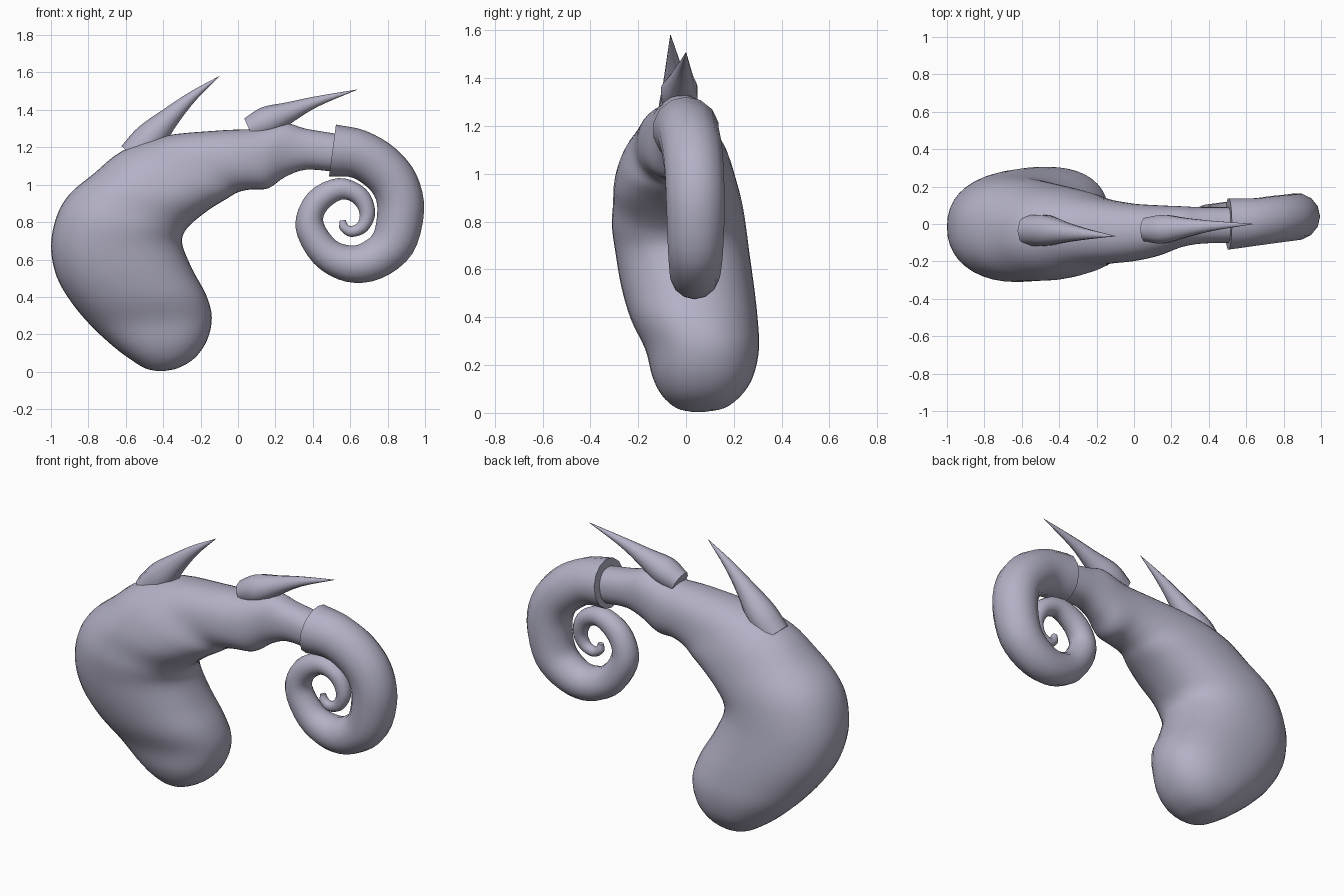
import bpy
import bmesh
from math import cos, sin, pi, copysign, radians
from mathutils import Vector

# Remove the default cube
default_cube = bpy.data.objects.get("Cube")
if default_cube:
    bpy.data.objects.remove(default_cube, do_unlink=True)

# One soft lavender grey material for everything
COLOR = (.45, .44, .56, 1)
skin = bpy.data.materials.new("lavender_grey")
skin.use_nodes = True
skin.diffuse_color = COLOR
shader = next(n for n in skin.node_tree.nodes if n.type == 'BSDF_PRINCIPLED')
shader.inputs["Base Color"].default_value = COLOR
shader.inputs["Roughness"].default_value = .6


def refine(rows, steps):
    """Insert Catmull-Rom in-between rows so that the sweep runs smoothly."""
    rows = [Vector(row) for row in rows]
    padded = [rows[0] * 2 - rows[1]] + rows + [rows[-1] * 2 - rows[-2]]
    result = []
    for a, b, c, d in zip(padded, padded[1:], padded[2:], padded[3:]):
        for k in range(steps):
            t = k / steps
            result.append((b * 2 + (c - a) * t
                           + (a * 2 - b * 5 + c * 4 - d) * t ** 2
                           + (b * 3 - a - c * 3 + d) * t ** 3) / 2)
    result.append(rows[-1])
    return result


def tube_rows(points):
    """Turn centre-line points (x, y, z, radius) into cross-section rows."""
    rows = []
    last = len(points) - 1
    for i, (x, y, z, r) in enumerate(points):
        before, after = points[max(i - 1, 0)], points[min(i + 1, last)]
        along = Vector((after[0] - before[0], after[2] - before[2])).normalized()
        nx, nz = -along.y * r, along.x * r
        rows.append((x + nx, z + nz, x - nx, z - nz, y - r, y + r))
    return rows


def loft(name, rows, sides, squareness=1.0, sharp=50):
    """Skin cross-sections given as outer x z, inner x z, front y, back y."""
    bm = bmesh.new()
    rings = []
    for ox, oz, ix, iz, front, back in rows:
        outer = Vector((ox, 0, oz))
        inner = Vector((ix, 0, iz))
        half = (outer - inner) / 2
        centre = (outer + inner) / 2 + Vector((0, (front + back) / 2, 0))
        depth = Vector((0, (back - front) / 2, 0))
        ring = []
        for k in range(sides):
            angle = 2 * pi * k / sides
            c, s = cos(angle), sin(angle)
            c = copysign(abs(c) ** squareness, c)
            s = copysign(abs(s) ** squareness, s)
            ring.append(bm.verts.new(centre + half * c + depth * s))
        rings.append(ring)
    for low, high in zip(rings, rings[1:]):
        for k in range(sides):
            n = (k + 1) % sides
            bm.faces.new((low[k], low[n], high[n], high[k]))
    bm.faces.new(rings[0])
    bm.faces.new(rings[-1])
    bmesh.ops.recalc_face_normals(bm, faces=bm.faces[:])

    mesh = bpy.data.meshes.new(name)
    bm.to_mesh(mesh)
    bm.free()
    mesh.materials.append(skin)
    obj = bpy.data.objects.new(name, mesh)
    bpy.context.collection.objects.link(obj)
    bpy.ops.object.select_all(action='DESELECT')
    obj.select_set(True)
    bpy.context.view_layer.objects.active = obj
    bpy.ops.object.shade_smooth_by_angle(angle=radians(sharp))
    return obj


# Bent body: hanging lobe, broad shoulder, then a narrowing neck
body_sections = [
    (-.43, .003, -.4, .003, .03, .07),
    (-.5, .02, -.32, .02, -.04, .16),
    (-.58, .07, -.23, .075, -.1, .23),
    (-.66, .13, -.165, .17, -.14, .28),
    (-.78, .24, -.14, .29, -.17, .305),
    (-.89, .37, -.17, .41, -.23, .3),
    (-.97, .51, -.24, .54, -.27, .285),
    (-1, .67, -.295, .67, -.295, .265),
    (-.97, .83, -.29, .74, -.31, .25),
    (-.9, .95, -.24, .8, -.305, .235),
    (-.77, 1.06, -.15, .87, -.3, .21),
    (-.62, 1.18, -.06, .925, -.27, .18),
    (-.4, 1.26, 0, .96, -.22, .14),
    (-.1, 1.29, .07, .975, -.2, .11),
    (.1, 1.3, .16, .98, -.17, .1),
    (.25, 1.33, .25, 1.04, -.125, .095),
    (.36, 1.3, .36, 1.08, -.105, .09),
    (.54, 1.27, .52, 1.07, -.1, .09),
]
loft("body", refine(body_sections, 4), 40, squareness=.9)

# Curled horn: a thick collar winding inwards to a small tip
horn_path = [
    (.505, 0, 1.183, .14),
    (.64, .01, 1.165, .13),
    (.755, .025, 1.1, .128),
    (.84, .035, 1, .126),
    (.87, .04, .865, .125),
    (.83, .04, .69, .118),
    (.72, .038, .597, .108),
    (.595, .035, .578, .098),
    (.465, .03, .64, .085),
    (.382, .025, .785, .076),
    (.425, .02, .91, .068),
    (.545, .015, .978, .058),
    (.65, .01, .94, .05),
    (.692, .005, .85, .042),
    (.665, 0, .775, .034),
    (.605, 0, .75, .029),
    (.565, 0, .775, .025),
    (.56, 0, .81, .016),
]
loft("curled_horn", refine(tube_rows(horn_path), 4), 14)

# Two thorn spikes along the back, sweeping towards the horn
spike_paths = {
    "rear_spike": [
        (-.56, -.035, 1.15, .085),
        (-.47, -.035, 1.25, .085),
        (-.36, -.045, 1.365, .054),
        (-.24, -.055, 1.475, .027),
        (-.1, -.065, 1.58, .001),
    ],
    "front_spike": [
        (.06, -.03, 1.295, .065),
        (.16, -.028, 1.34, .08),
        (.28, -.02, 1.39, .054),
        (.42, -.01, 1.445, .028),
        (.635, 0, 1.508, .001),
    ],
}
for spike_name, path in spike_paths.items():
    loft(spike_name, refine(tube_rows(path), 4), 10)
